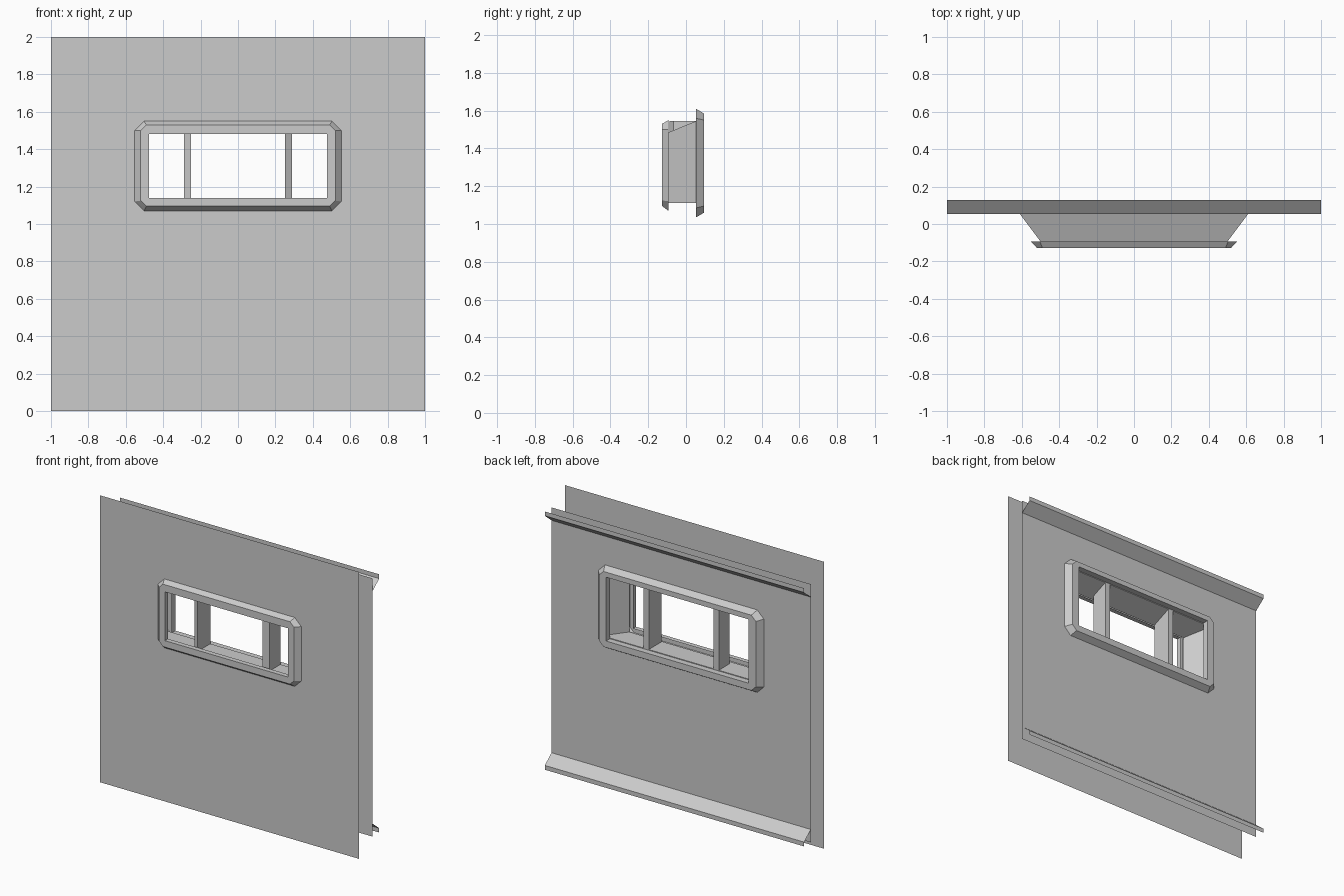
import bpy, bmesh

if "Cube" in bpy.data.objects:
    bpy.data.objects.remove(bpy.data.objects["Cube"])


def ring(y, half_w, z0, z1, cut=0.0):
    """Rectangle in the xz plane with cut corners (cut 0 collapses to a plain rectangle)."""
    w, c = half_w, cut
    return [(-w + c, y, z0), (w - c, y, z0), (w, y, z0 + c), (w, y, z1 - c),
            (w - c, y, z1), (-w + c, y, z1), (-w, y, z1 - c), (-w, y, z0 + c)]


def loft(name, loops, closed=True, flip=False):
    """Skin neighbouring point loops with quads, merging collapsed corners."""
    bm = bmesh.new()
    rows = [[bm.verts.new(p) for p in loop] for loop in loops]
    n = len(loops[0])
    for a, b in zip(rows, rows[1:]):
        for i in range(n if closed else n - 1):
            j = (i + 1) % n
            quad = [a[i], a[j], b[j], b[i]]
            bm.faces.new(quad[::-1] if flip else quad)
    bmesh.ops.remove_doubles(bm, verts=bm.verts, dist=0.0005)
    mesh = bpy.data.meshes.new(name)
    bm.to_mesh(mesh)
    bm.free()
    obj = bpy.data.objects.new(name, mesh)
    bpy.context.collection.objects.link(obj)
    return obj


FRONT, BACK = -0.093, 0.053

# Wall panels with window holes
loft("front_wall", [ring(FRONT, 1, 0, 2), ring(FRONT, 0.50, 1.11, 1.49)])
loft("back_wall", [ring(BACK, 1, 0.1, 1.9), ring(BACK, 0.61, 1.11, 1.545)], flip=True)

# Flared window recess between the walls
loft("window_recess", [ring(FRONT, 0.50, 1.11, 1.485), ring(BACK, 0.61, 1.11, 1.545)])

# Bevelled window frames on both sides
loft("front_frame", [ring(FRONT, 0.553, 1.07, 1.55, 0.05),
                     ring(-0.127, 0.52, 1.095, 1.53, 0.03),
                     ring(-0.127, 0.475, 1.14, 1.48),
                     ring(FRONT, 0.475, 1.14, 1.48)])
loft("back_frame", [ring(BACK, 0.637, 1.035, 1.61, 0.05),
                    ring(0.095, 0.605, 1.06, 1.585, 0.035),
                    ring(0.095, 0.55, 1.105, 1.55),
                    ring(BACK, 0.55, 1.105, 1.55)], flip=True)

# Open-ended upright dividers inside the window
footprint = [(0.25, -0.088), (0.29, -0.065), (0.29, BACK), (0.25, BACK)]
for side, label in ((1, "right"), (-1, "left")):
    loft(f"{label}_divider", [[(side * x, y, z) for x, y in footprint] for z in (1.11, 1.545)],
         flip=side < 0)

# Sloped trims with a lip along the top and bottom of the back wall
trim = [(BACK, 0.19), (0.127, 0.13), (0.127, 0.1)]
loft("bottom_trim", [[(x, y, z) for y, z in trim] for x in (-1, 1)], closed=False)
loft("top_trim", [[(x, y, 2 - z) for y, z in trim] for x in (-1, 1)], closed=False, flip=True)
